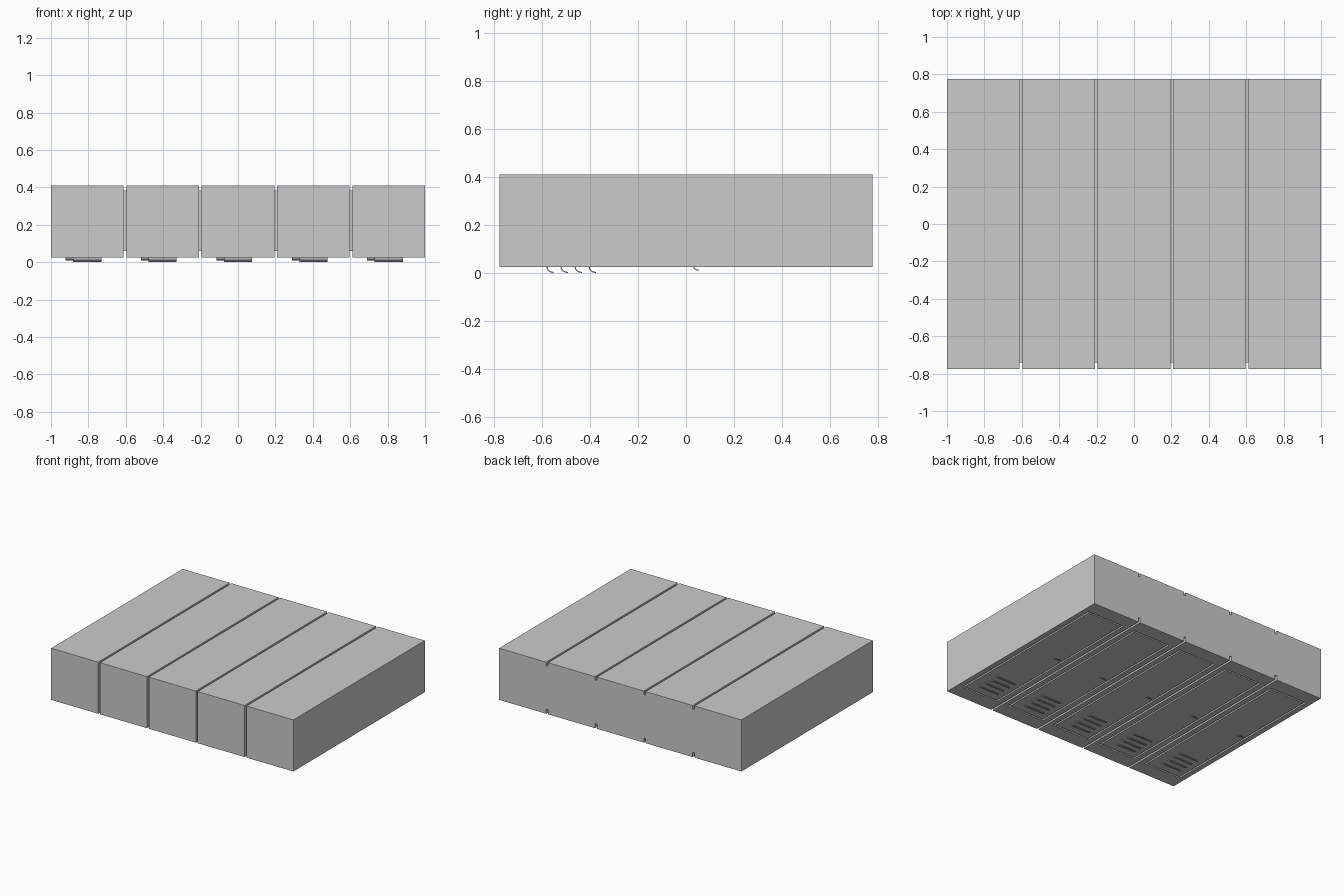
import bpy, bmesh, math

if "Cube" in bpy.data.objects:
    bpy.data.objects.remove(bpy.data.objects["Cube"])

COUNT, WIDTH, GAP = 5, 0.388, 0.015
HALF_Y, FACE_Z, TOP_Z = 0.775, 0.025, 0.41


def finish(name, bm):
    bmesh.ops.recalc_face_normals(bm, faces=bm.faces[:])
    mesh = bpy.data.meshes.new(name)
    bm.to_mesh(mesh)
    bm.free()
    obj = bpy.data.objects.new(name, mesh)
    bpy.context.collection.objects.link(obj)
    return obj


def loft(name, rings):
    """Skin a series of vertex rings and cap both ends."""
    bm = bmesh.new()
    loops = [[bm.verts.new(p) for p in ring] for ring in rings]
    for a, b in zip(loops, loops[1:]):
        n = len(a)
        for i in range(n):
            bm.faces.new((a[i], a[(i + 1) % n], b[(i + 1) % n], b[i]))
    bm.faces.new(loops[0])
    bm.faces.new(loops[-1])
    return finish(name, bm)


def rect(cx, hx, hy, z):
    return [(cx + sx * hx, sy * hy, z) for sx, sy in ((-1, -1), (1, -1), (1, 1), (-1, 1))]


def hood(name, x0, x1, y, length, height, thick):
    """Curved lip rising from the door, open towards +y."""
    arc = []
    for i in range(6):
        a = math.pi / 2 * i / 5
        arc.append((y - length * math.cos(a), FACE_Z - height * math.sin(a)))
    inner = []
    for i in range(5, -1, -1):
        a = math.pi / 2 * i / 5
        inner.append((y - (length - thick) * math.cos(a),
                      FACE_Z - (height - thick) * math.sin(a)))
    profile = arc + inner
    return loft(name, [[(x, py, pz) for py, pz in profile] for x in (x0, x1)])


for k in range(COUNT):
    cx = (k - (COUNT - 1) / 2) * (WIDTH + GAP)
    hx = WIDTH / 2
    # Locker body with the door outlined by a groove on the underside
    ox, oy, groove, depth = hx - 0.04, 0.665, 0.012, 0.03
    loft(f"locker_{k + 1}", [
        rect(cx, hx, HALF_Y, TOP_Z),
        rect(cx, hx, HALF_Y, FACE_Z),
        rect(cx, ox, oy, FACE_Z),
        rect(cx, ox, oy, FACE_Z + depth),
        rect(cx, ox - groove, oy - groove, FACE_Z + depth),
        rect(cx, ox - groove, oy - groove, FACE_Z),
    ])
    # Four louvres and a small finger pull
    for j in range(4):
        hood(f"louvre_{k + 1}_{j + 1}", cx - 0.075, cx + 0.075,
             -0.55 + j * 0.0585, 0.03, 0.025, 0.005)
    hood(f"door_pull_{k + 1}", cx - 0.115, cx - 0.075, 0.055, 0.025, 0.015, 0.004)

# Recessed spacers joining neighbouring lockers
for k in range(COUNT - 1):
    cx = (k - (COUNT - 2) / 2) * (WIDTH + GAP)
    ring = [(-0.74, 0.06), (HALF_Y, 0.06), (HALF_Y, 0.383), (-0.74, 0.383)]
    loft(f"spacer_{k + 1}", [[(cx + s * GAP / 2, y, z) for y, z in ring] for s in (-1, 1)])
